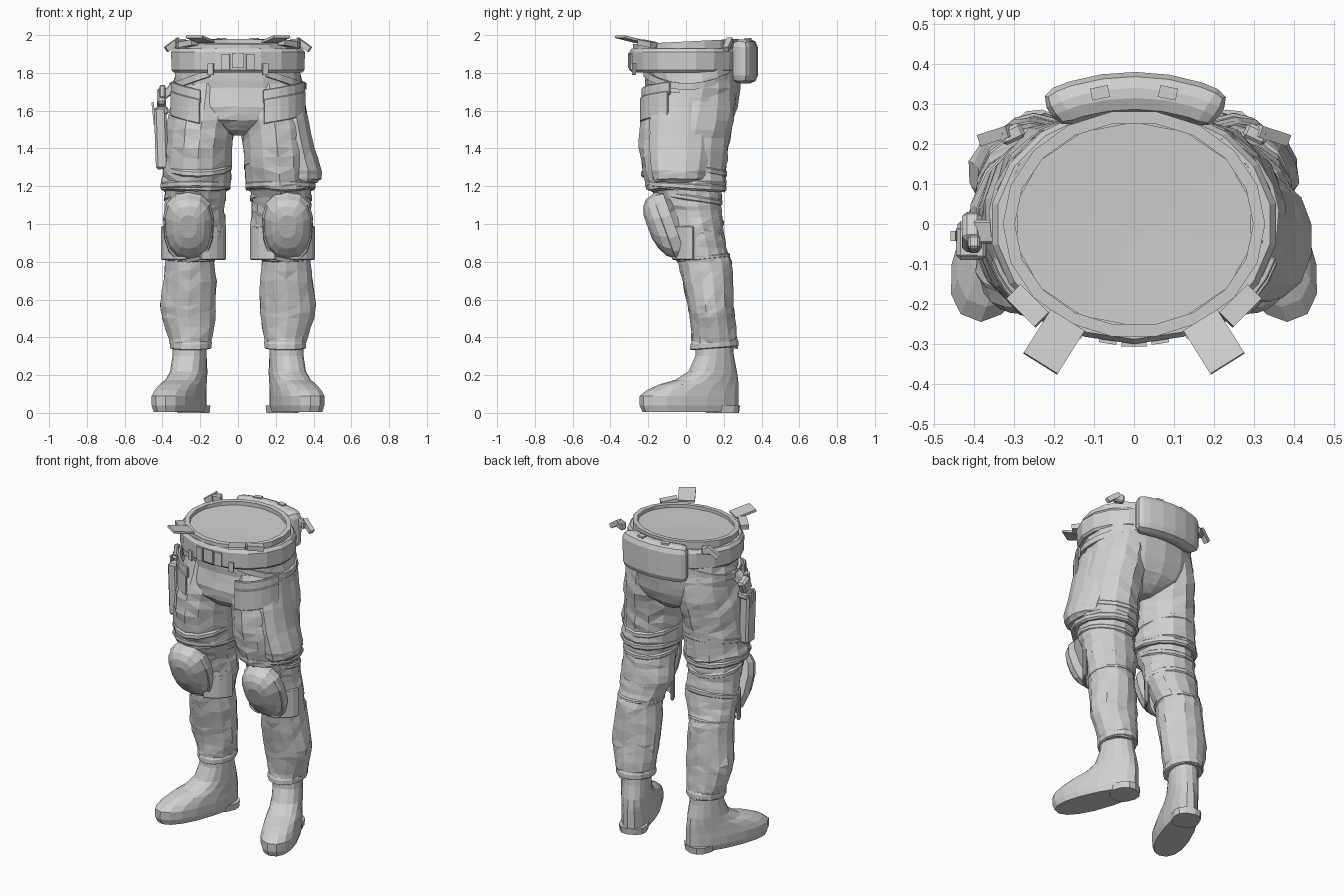
import bpy, bmesh, math, random
from mathutils import Matrix

random.seed(4)
if "Cube" in bpy.data.objects:
    bpy.data.objects.remove(bpy.data.objects["Cube"], do_unlink=True)

grey = bpy.data.materials.new("plain_grey")
grey.use_nodes = True
GREY = (0.63, 0.63, 0.63, 1)
grey.diffuse_color = GREY
shader = next(n for n in grey.node_tree.nodes if n.type == 'BSDF_PRINCIPLED')
shader.inputs["Base Color"].default_value = GREY
shader.inputs["Roughness"].default_value = 0.8


def finish(name, bm, place=None, bevel=0, segments=1):
    """Turn a bmesh into a flat shaded grey object."""
    if place:
        bm.transform(place)
    bmesh.ops.recalc_face_normals(bm, faces=bm.faces)
    mesh = bpy.data.meshes.new(name)
    bm.to_mesh(mesh)
    bm.free()
    mesh.materials.append(grey)
    obj = bpy.data.objects.new(name, mesh)
    bpy.context.collection.objects.link(obj)
    if bevel:
        mod = obj.modifiers.new("bevel", 'BEVEL')
        mod.width, mod.segments = bevel, segments


def dense(rings, steps=2):
    """Add in-between rings so cloth can wrinkle."""
    out = []
    for a, b in zip(rings, rings[1:]):
        out += [tuple(p + (q - p) * k / steps for p, q in zip(a, b)) for k in range(steps)]
    return out + [rings[-1]]


def loft(name, rings, n=14, power=2.0, taper=0, rough=0, tilt=0, side=1, place=None):
    """Skin rounded rings given as (z, centre x, centre y, radius x, radius y)."""
    bm = bmesh.new()
    loops = []
    for z, cx, cy, rx, ry in rings:
        loop = []
        for i in range(n):
            a = math.tau * (i + 0.5) / n
            c, s = math.cos(a), math.sin(a)
            x = math.copysign(abs(c) ** (2 / power), c)
            y = math.copysign(abs(s) ** (2 / power), s)
            x *= 1 - taper * y
            k = 1 + random.uniform(-rough, rough)
            dz = random.uniform(-rough, rough) * 0.3
            loop.append(bm.verts.new((side * (cx + rx * x * k), cy + ry * y * k,
                                      z + dz + tilt * ry * y)))
        loops.append(loop)
    for a, b in zip(loops, loops[1:]):
        for i in range(n):
            j = (i + 1) % n
            bm.faces.new((a[i], a[j], b[j], b[i]))
    bm.faces.new(loops[0])
    bm.faces.new(loops[-1])
    if rough:
        bmesh.ops.triangulate(bm, faces=bm.faces)
    finish(name, bm, place)


def arc_panel(name, centre, radii, angles, heights, thick, n=6, side=1,
              slope=0, dip=0, tilt=0, bevel=0, segments=1):
    """Curved slab wrapped round an ellipse."""
    bm = bmesh.new()
    rows = []
    for i in range(n + 1):
        t = i / n
        a = math.radians(angles[0] + (angles[1] - angles[0]) * t)
        row = []
        for z, d in ((heights[0], 0), (heights[0], thick), (heights[1], thick), (heights[1], 0)):
            x = centre[0] + (radii[0] + d) * math.cos(a)
            y = centre[1] + (radii[1] + d) * math.sin(a)
            row.append(bm.verts.new((side * x, y,
                                     z + slope * t - dip * math.sin(math.pi * t) + tilt * y)))
        rows.append(row)
    for a, b in zip(rows, rows[1:]):
        for i in range(4):
            j = (i + 1) % 4
            bm.faces.new((a[i], a[j], b[j], b[i]))
    bm.faces.new(rows[0])
    bm.faces.new(rows[-1])
    finish(name, bm, None, bevel, segments)


def band(name, z, cx, cy, rx, ry, height, tilt, side):
    """Slim strap or cloth fold running round a leg."""
    loft(name, [(z, cx, cy, rx - .01, ry - .01), (z + height * .25, cx, cy, rx, ry),
                (z + height * .75, cx, cy, rx, ry), (z + height, cx, cy, rx - .01, ry - .01)],
         n=14, side=side, tilt=tilt)


def box(name, at, size, turn=(0, 0, 0), bevel=0):
    bm = bmesh.new()
    bmesh.ops.create_cube(bm, size=1)
    rot = Matrix.Identity(4)
    for angle, axis in zip(turn, 'XYZ'):
        rot = Matrix.Rotation(math.radians(angle), 4, axis) @ rot
    place = Matrix.Translation(at) @ rot @ Matrix.Diagonal((*size, 1))
    finish(name, bm, place, bevel)


# Hips and waist
loft("hips", dense([(1.47, 0, .01, .04, .13), (1.5, 0, .01, .12, .19), (1.55, 0, .012, .28, .235),
                    (1.62, 0, .02, .35, .252), (1.72, 0, .038, .35, .25),
                    (1.8, 0, .03, .335, .25), (1.93, 0, 0, .325, .27)]),
     n=18, power=2.25, rough=.01)
loft("waist_cap", [(1.92, 0, 0, .29, .245), (1.945, 0, 0, .3, .255),
                   (1.938, .02, -.02, .01, .01)], n=14, tilt=.04)
arc_panel("waist_rim", (0, 0), (.298, .255), (0, 360), (1.9, 1.966), .03, n=18, tilt=.05)

# Belt with buckle and clips
loft("belt", [(1.802, 0, 0, .345, .285), (1.815, 0, 0, .357, .298),
              (1.91, 0, 0, .36, .3), (1.93, 0, 0, .345, .288)], n=18)
arc_panel("buckle", (0, 0), (.355, .295), (-95, -85), (1.825, 1.905), .012, n=2)
for side in (1, -1):
    arc_panel("buckle_side", (0, 0), (.355, .295), (-83, -76), (1.815, 1.9), .009, n=2, side=side)
    arc_panel("belt_clip", (0, 0), (.355, .295), (-69, -64), (1.79, 1.85), .012, n=2, side=side)
    arc_panel("hip_strap", (0, .02), (.345, .252), (-65, 58), (1.78, 1.815), .018, n=9,
              side=side, dip=.07)
    # Loose flaps standing out from the waist
    box("front_flap", (.2 * side, -.295, 1.978), (.1, .13, .014), (-12, 0, 32 * side))
    box("front_flap_root", (.265 * side, -.205, 1.955), (.1, .05, .03), (0, 8 * side, 45 * side))
    box("rear_flap", (.345 * side, .222, 1.95), (.09, .03, .03), (0, 35 * side, -18 * side))
    box("rear_flap_tab", (.305 * side, .225, 1.955), (.06, .04, .05), (0, 0, -25 * side), .008)

# Rear pouch
arc_panel("rear_pouch", (0, 0), (.36, .275), (58, 121), (1.745, 1.978), .105, n=6,
          bevel=.04, segments=2)
for side in (1, -1):
    box("pouch_buckle", (.085 * side, .328, 1.978), (.045, .03, .014), (0, 0, -12 * side))

# Legs, knee pads, boots
leg = [(.345, .25, .15, .104, .122), (.4, .252, .15, .118, .12), (.5, .262, .14, .144, .118),
       (.57, .264, .13, .15, .122), (.7, .254, .113, .142, .134), (.8, .256, .10, .132, .14),
       (.87, .245, .085, .148, .128), (.95, .23, .065, .17, .135), (1.04, .23, .045, .163, .145),
       (1.1, .23, .03, .16, .155), (1.175, .225, .01, .165, .18), (1.185, .225, 0, .184, .208),
       (1.225, .222, 0, .186, .212), (1.3, .215, -.01, .182, .224), (1.4, .208, -.014, .18, .233),
       (1.5, .198, -.003, .184, .242), (1.6, .182, .014, .18, .246), (1.74, .165, .03, .165, .22)]
boot = [(.006, 0, -.14, .094, .268), (.04, 0, -.145, .103, .277), (.09, 0, -.145, .104, .277),
        (.12, 0, -.125, .1, .257), (.15, 0, -.09, .096, .222), (.175, 0, -.045, .091, .174),
        (.22, 0, -.01, .088, .132), (.3, 0, 0, .086, .104), (.42, 0, 0, .084, .096)]
pad = [(-.03, 0, 0, .125, .19), (.012, 0, 0, .135, .197), (.025, 0, 0, .13, .192),
       (.028, 0, .01, .124, .18), (.065, 0, .02, .114, .16), (.092, 0, .03, .085, .12),
       (.108, 0, .04, .045, .065)]
for side, word in ((1, "left"), (-1, "right")):
    loft(word + "_trouser_leg", dense(leg), n=14, rough=.03, side=side)
    loft(word + "_trouser_hem", [(.342, .25, .15, .105, .122), (.346, .25, .15, .112, .128),
                                 (.372, .25, .15, .114, .127), (.385, .25, .15, .11, .12)],
         n=14, side=side, tilt=.08)
    band(word + "_thigh_hem", 1.18, .224, 0, .19, .214, .04, -.06, side)
    band(word + "_knee_strap", 1.12, .228, .026, .168, .168, .035, -.15, side)
    band(word + "_shin_strap", .81, .252, .095, .14, .138, .025, .1, side)
    band(word + "_upper_fold", 1.29, .213, -.01, .185, .228, .04, -.2 * side, side)
    band(word + "_lower_fold", .95, .23, .06, .168, .141, .04, -.25 * side, side)
    for angles in ((-78, -12), (192, 258)):
        arc_panel(word + "_knee_wing", (.236, .07), (.158, .13), angles, (.81, .99), .02, n=4,
                  side=side, bevel=.006)
    lean = Matrix.Translation((.262 * side, -.088, .985)) @ Matrix.Rotation(math.radians(110), 4, 'X')
    loft(word + "_knee_pad", pad, n=14, power=2.5, taper=-.06, place=lean)
    splay = Matrix.Translation((.252 * side, .152, 0)) @ Matrix.Rotation(math.radians(22 * side), 4, 'Z')
    loft(word + "_boot", boot, n=16, power=2.25, taper=.12, place=splay)
    loft(word + "_boot_heel", [(0, 0, .045, .082, .085), (.04, 0, .045, .086, .09)],
         n=12, power=2.5, place=splay)
    # Front pockets with flaps
    start = -106 if side > 0 else -86
    arc_panel(word + "_front_pocket", (.188, .012), (.176, .242), (start, -25), (1.53, 1.66), .014,
              side=side, slope=.045, bevel=.004)
    arc_panel(word + "_pocket_flap", (.184, .022), (.172, .24), (start, -25), (1.64, 1.71), .018,
              side=side, slope=.045, bevel=.004)

# Flared cargo pocket on the left thigh
loft("cargo_pocket", dense([(1.22, .34, -.04, .08, .12), (1.24, .345, -.04, .1, .14),
                            (1.28, .345, -.04, .103, .15), (1.4, .318, -.035, .088, .165),
                            (1.55, .29, -.03, .086, .165), (1.7, .265, -.02, .08, .13)]),
     n=12, rough=.02)

# Holster on the right hip
box("holster_body", (-.407, -.045, 1.455), (.066, .09, .33), (0, -2, 0), .012)
box("holster_mouth", (-.405, -.04, 1.6), (.072, .095, .04), (0, -2, 0), .008)
box("holster_grip", (-.405, -.02, 1.665), (.05, .08, .09), (-25, 0, 0), .012)
box("holster_hammer", (-.4, -.05, 1.7), (.03, .035, .07), (-10, 0, 0), .006)
box("holster_clip", (-.446, -.03, 1.585), (.012, .025, .12), (0, -6, 0))
box("holster_hanger", (-.37, -.02, 1.7), (.11, .06, .045), (0, -40, 0), .006)
